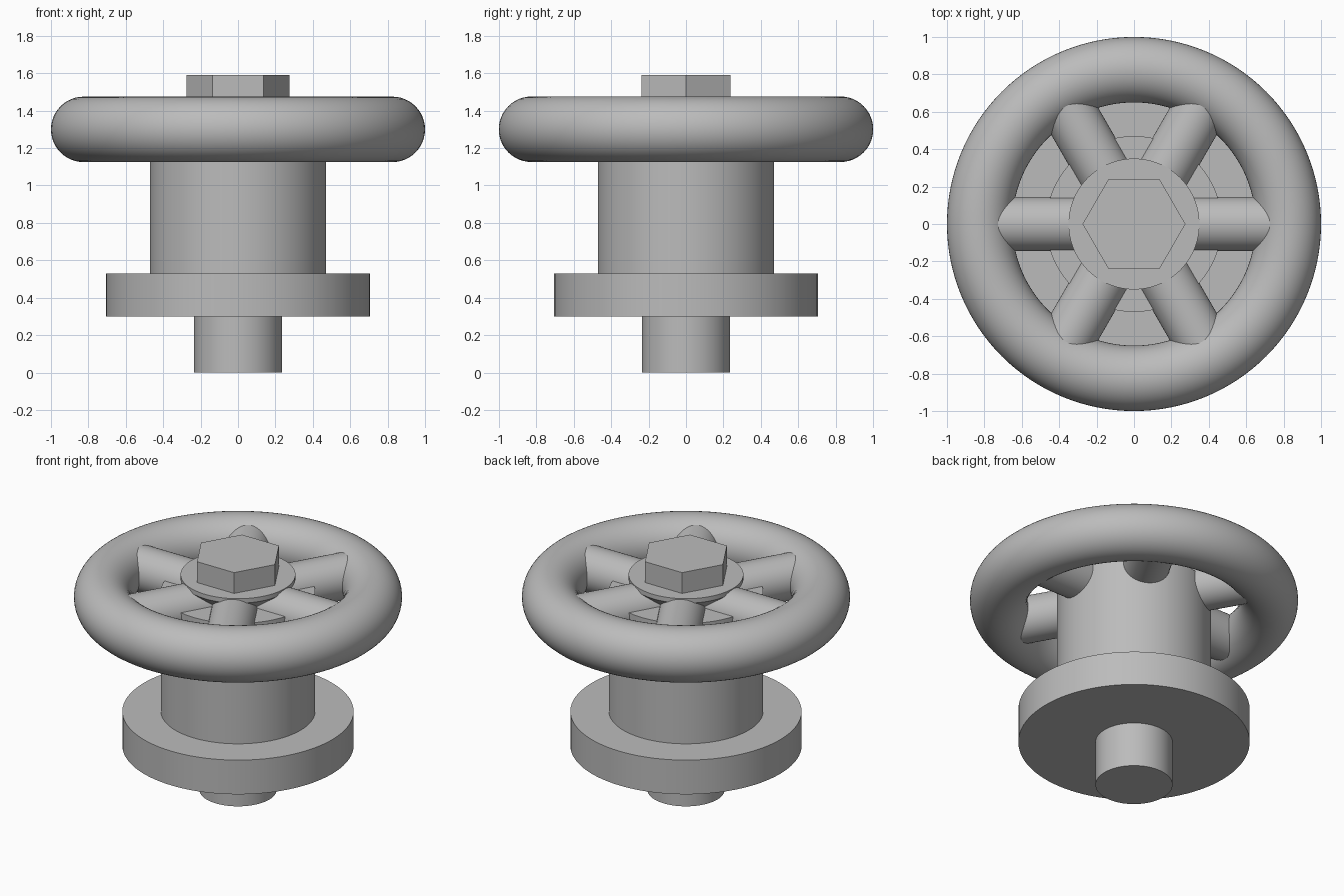
import bpy
import math
from mathutils import Matrix

if "Cube" in bpy.data.objects:
    bpy.data.objects.remove(bpy.data.objects["Cube"], do_unlink=True)

GREY = (0.5, 0.5, 0.5, 1)
grey = bpy.data.materials.new("plain grey")
grey.use_nodes = True
grey.diffuse_color = GREY
grey.node_tree.nodes["Principled BSDF"].inputs["Base Color"].default_value = GREY


def finish(name, smooth=True):
    obj = bpy.context.object
    obj.name = name
    obj.data.materials.append(grey)
    if smooth:
        bpy.ops.object.shade_smooth_by_angle(angle=math.radians(30))
    return obj


def drum(name, bottom, top, radius, sides=96, top_radius=None):
    """Upright cylinder or cone between two heights."""
    bpy.ops.mesh.primitive_cone_add(
        vertices=sides, radius1=radius, radius2=top_radius or radius,
        depth=top - bottom, location=(0, 0, (bottom + top) / 2))
    return finish(name, sides > 6)


# Turned body
drum("bottom_stub", 0, 0.32, 0.235)
drum("base_flange", 0.3, 0.53, 0.705)
drum("hub_barrel", 0.52, 1.34, 0.47)
drum("hub_neck", 1.33, 1.42, 0.25, top_radius=0.35)
drum("hub_cap", 1.42, 1.45, 0.35)

# Hexagonal nut, with corners pointing along x
nut = drum("hex_nut", 1.44, 1.59, 0.275, sides=6)
nut.data.transform(Matrix.Rotation(math.pi / 6, 4, "Z"))

# Hand rim
RIM_Z = 1.3
bpy.ops.mesh.primitive_torus_add(
    major_radius=0.825, minor_radius=0.175, major_segments=128,
    minor_segments=48, location=(0, 0, RIM_Z))
finish("hand_rim")

# Six round spokes from the hub into the rim
for i in range(6):
    angle = i * math.pi / 3
    mid = 0.5
    bpy.ops.mesh.primitive_cylinder_add(
        vertices=48, radius=0.145, depth=0.6,
        location=(mid * math.cos(angle), mid * math.sin(angle), RIM_Z),
        rotation=(0, math.pi / 2, angle))
    finish(f"spoke_{i + 1}")
